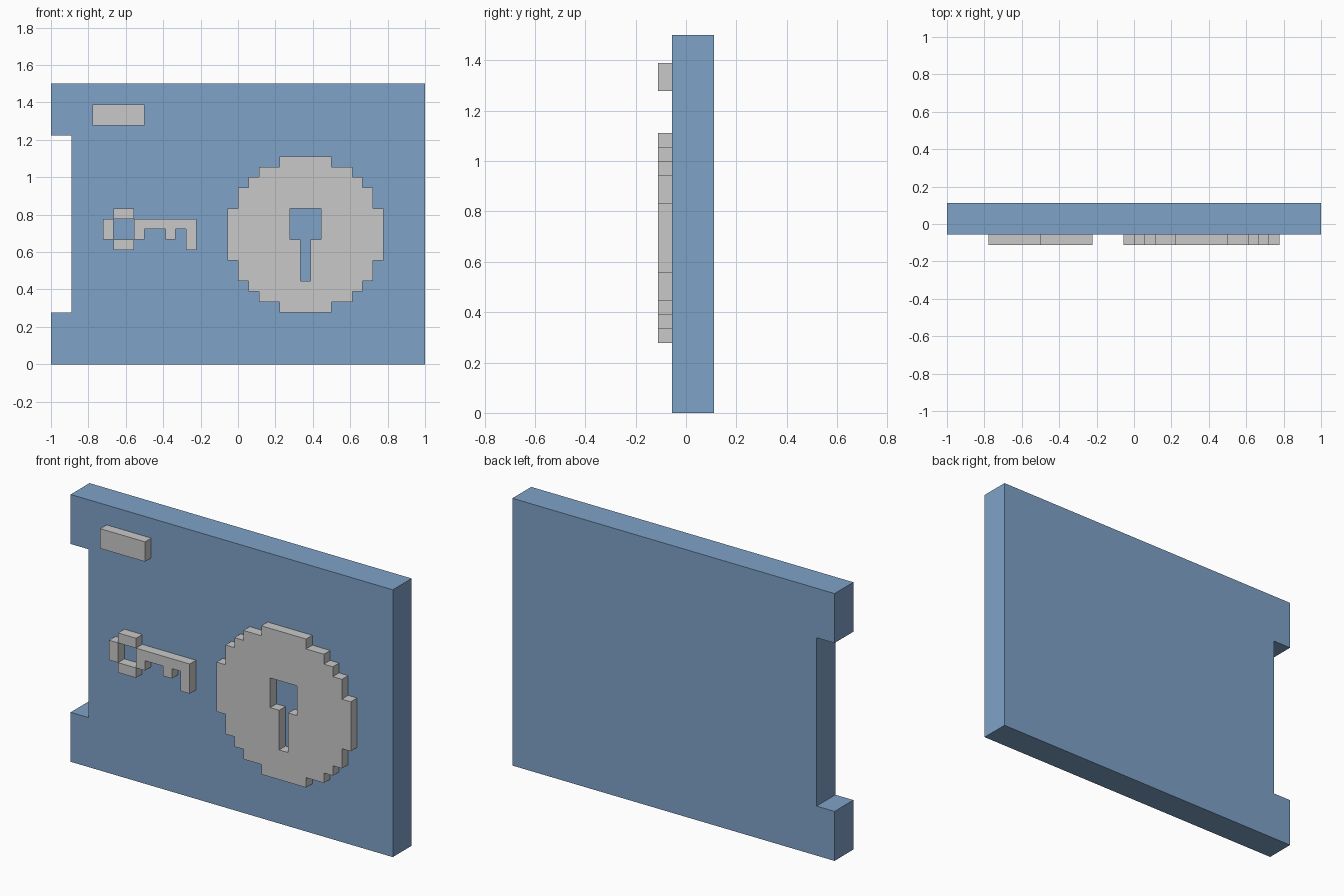
import bpy, bmesh
from mathutils import Vector

if "Cube" in bpy.data.objects:
    bpy.data.objects.remove(bpy.data.objects["Cube"])

U = 1 / 18                      # one pixel of the blocky design
FRONT, FACE, BACK = -2, -1, 2   # depth layers, in pixels


def material(name, rgb):
    m = bpy.data.materials.new(name)
    m.diffuse_color = (*rgb, 1)
    m.use_nodes = True
    m.node_tree.nodes["Principled BSDF"].inputs["Base Color"].default_value = m.diffuse_color
    return m


BLUE = material("soft blue", (0.209, 0.361, 0.578))
GREY = material("light grey", (0.578, 0.584, 0.578))


def slab(name, loops, y0, y1, mat):
    """Extrude x/z outlines (first is the border, others are holes) from y0 to y1."""
    bm = bmesh.new()
    edges = []
    for loop in loops:
        vs = [bm.verts.new((x * U, y0 * U, z * U)) for x, z in loop]
        edges += [bm.edges.new((vs[i - 1], vs[i])) for i in range(len(vs))]
    bmesh.ops.triangle_fill(bm, use_beauty=True, use_dissolve=False,
                            edges=edges, normal=(0, -1, 0))
    ext = bmesh.ops.extrude_face_region(bm, geom=bm.faces[:])
    moved = [g for g in ext["geom"] if isinstance(g, bmesh.types.BMVert)]
    bmesh.ops.translate(bm, verts=moved, vec=Vector((0, (y1 - y0) * U, 0)))
    bmesh.ops.recalc_face_normals(bm, faces=bm.faces[:])
    me = bpy.data.meshes.new(name)
    bm.to_mesh(me)
    bm.free()
    me.materials.append(mat)
    ob = bpy.data.objects.new(name, me)
    bpy.context.collection.objects.link(ob)
    return ob


def rect(x0, x1, z0, z1):
    return [(x0, z0), (x1, z0), (x1, z1), (x0, z1)]


# Main panel with the notch in its left edge
slab("panel", [[(-18, 0), (18, 0), (18, 27), (-18, 27), (-18, 22),
                (-16, 22), (-16, 5), (-18, 5)]], FACE, BACK, BLUE)

# Raised bar at the upper left
slab("raised_bar", [rect(-14, -9, 23, 25)], FRONT, FACE, GREY)

# Key: three bow blocks around a hole, then the toothed blade
slab("key_bow_left", [rect(-13, -12, 12, 14)], FRONT, FACE, GREY)
slab("key_bow_top", [rect(-12, -10, 14, 15)], FRONT, FACE, GREY)
slab("key_bow_bottom", [rect(-12, -10, 11, 12)], FRONT, FACE, GREY)
slab("key_blade", [[(-10, 14), (-10, 12), (-9, 12), (-9, 13), (-7, 13), (-7, 12),
                    (-6, 12), (-6, 13), (-5, 13), (-5, 11), (-4, 11), (-4, 14)]],
     FRONT, FACE, GREY)

# Stepped lock disc: one quarter of the staircase turned four times
quarter = [(7.5, 2.5), (6.5, 2.5), (6.5, 4.5), (5.5, 4.5), (5.5, 5.5),
           (4.5, 5.5), (4.5, 6.5), (2.5, 6.5), (2.5, 7.5)]
rim = []
for _ in range(4):
    rim += [(6.5 + x, 12.5 + z) for x, z in quarter]
    quarter = [(-z, x) for x, z in quarter]
keyhole = [(5, 15), (5, 12), (6, 12), (6, 8), (7, 8), (7, 12), (8, 12), (8, 15)]
slab("lock_disc", [rim, keyhole], FRONT, FACE, GREY)
